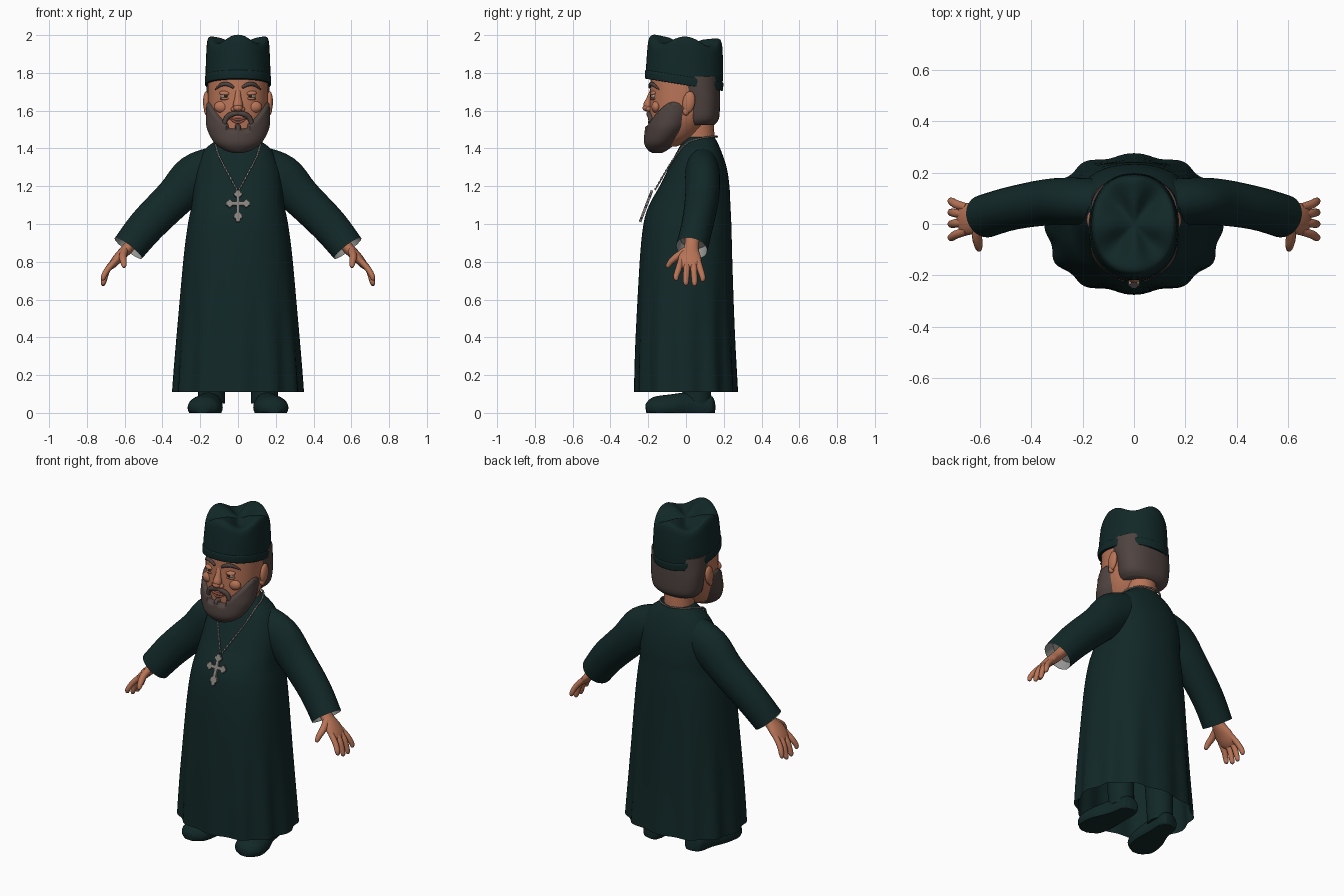
import bpy, bmesh, math
from mathutils import Vector, Matrix

if "Cube" in bpy.data.objects:
    bpy.data.objects.remove(bpy.data.objects["Cube"], do_unlink=True)


def material(name, r, g, b):
    m = bpy.data.materials.new(name)
    m.use_nodes = True
    m.diffuse_color = (r, g, b, 1)
    m.node_tree.nodes["Principled BSDF"].inputs["Base Color"].default_value = (r, g, b, 1)
    return m


CLOTH = material("dark green cloth", .006, .021, .021)
SKIN = material("skin", .48, .175, .095)
HAIR = material("grey brown hair", .078, .056, .05)
SILVER = material("silver", .24, .22, .2)
LINING = material("grey lining", .3, .3, .29)
WHITE = material("eye white", .45, .4, .36)
IRIS = material("dark iris", .03, .02, .015)
LIP = material("lip", .3, .09, .06)


def finish(name, bm, mat, angle=50):
    bmesh.ops.recalc_face_normals(bm, faces=bm.faces)
    me = bpy.data.meshes.new(name)
    bm.to_mesh(me)
    bm.free()
    me.materials.append(mat)
    ob = bpy.data.objects.new(name, me)
    bpy.context.collection.objects.link(ob)
    bpy.ops.object.select_all(action='DESELECT')
    ob.select_set(True)
    bpy.context.view_layer.objects.active = ob
    bpy.ops.object.shade_smooth_by_angle(angle=math.radians(angle))
    return ob


def smooth_path(pts, steps):
    """Catmull-Rom through tuples of any length."""
    out = []
    for i in range(len(pts) - 1):
        a, b, c, d = pts[max(i - 1, 0)], pts[i], pts[i + 1], pts[min(i + 2, len(pts) - 1)]
        for s in range(steps):
            t = s / steps
            out.append([.5 * (2 * q + (r - p) * t + (2 * p - 5 * q + 4 * r - w) * t * t
                              + (3 * q - p - 3 * r + w) * t ** 3)
                        for p, q, r, w in zip(a, b, c, d)])
    return out + [list(pts[-1])]


def loft(name, secs, mat, hint=(1, 0, 0), level=False, segs=20, steps=4, power=2,
         shape=None, caps=(True, True), beads=False):
    """Skin through sections (x, y, z, half width along hint, other half width)."""
    bm = bmesh.new()
    path = smooth_path(secs, steps)
    rings = []
    for i, (x, y, z, ru, rv) in enumerate(path):
        if beads:
            ru = rv = ru * (1 if i % 2 else .5)
        t = Vector(path[min(i + 1, len(path) - 1)][:3]) - Vector(path[max(i - 1, 0)][:3])
        t = Vector((0, 0, 1)) if level else t.normalized()
        u = Vector(hint)
        u = (u - t * t.dot(u)).normalized()
        v = t.cross(u)
        ring = []
        for k in range(segs):
            a = math.tau * k / segs
            c, s = math.cos(a), math.sin(a)
            c, s = [math.copysign(abs(w) ** (2 / power), w) for w in (c, s)]
            p = Vector((x, y, z)) + u * ru * c + v * rv * s
            ring.append(bm.verts.new(shape(p, a) if shape else p))
        rings.append(ring)
    for r0, r1 in zip(rings, rings[1:]):
        for k in range(segs):
            bm.faces.new((r0[k], r0[k - 1], r1[k - 1], r1[k]))
    for ring, on in zip((rings[0], rings[-1]), caps):
        if on:
            bm.faces.new(ring)
    return finish(name, bm, mat)


def ball(name, loc, radii, mat, tilt=0):
    bm = bmesh.new()
    bmesh.ops.create_uvsphere(bm, u_segments=20, v_segments=12, radius=1)
    bm.transform(Matrix.Translation(loc) @ Matrix.Rotation(tilt, 4, 'X')
                 @ Matrix.Diagonal((*radii, 1)))
    return finish(name, bm, mat)


def ramp(lo, hi, v):
    t = min(max((v - lo) / (hi - lo), 0), 1)
    return t * t * (3 - 2 * t)


def body(rows):
    """Rows of (z, half width, front y, back y) to loft sections."""
    return [(0, (f + b) / 2, z, w, (b - f) / 2) for z, w, f, b in rows]


# Robe with pleats that deepen towards the hem
def pleat(p, a):
    k = 1 + .028 * math.cos(12 * a) * ramp(.9, .1, p.z)
    return Vector((p.x * k, p.y * k, p.z))


loft("robe", body([(.11, .34, -.268, .268), (.4, .32, -.262, .255), (.8, .29, -.245, .245),
                   (1, .265, -.225, .24), (1.1, .245, -.195, .235), (1.2, .235, -.14, .23),
                   (1.3, .22, -.09, .215), (1.39, .18, -.045, .185), (1.44, .12, -.015, .162),
                   (1.46, .095, 0, .15)]),
     CLOTH, level=True, segs=96, power=2.3, shape=pleat, caps=(False, True))

# Neck and head
loft("neck", body([(1.36, .09, -.02, .15), (1.48, .085, -.025, .15), (1.6, .09, -.03, .14)]),
     SKIN, level=True)
loft("head", body([(1.41, .06, -.16, -.05), (1.46, .11, -.185, .045), (1.54, .148, -.192, .112),
                   (1.62, .158, -.193, .143), (1.7, .16, -.19, .15), (1.8, .16, -.185, .155)]),
     SKIN, level=True, segs=40, power=2.2)
loft("back_hair", body([(1.525, .12, -.01, .15), (1.56, .15, -.015, .175), (1.65, .163, -.02, .18),
                        (1.72, .168, -.06, .18), (1.78, .168, -.08, .18)]),
     HAIR, level=True, segs=40, power=2.3)


# Beard: sinks into the face above its upper edge
def beard_edge(p, a):
    x = abs(p.x)
    edge = 1.51 + 5 * x * x
    if x < .055 and p.y < 0:
        edge = 1.525 if x < .018 else 1.5
    on = ramp(edge + .012, edge - .012, p.z)
    on *= 1 - ramp(-.01, .03, p.y) * ramp(1.5, 1.53, p.z)
    k = .8 + .2 * on
    return Vector((p.x * k, -.03 + (p.y + .03) * k, p.z))


loft("beard", body([(1.375, .02, -.175, -.13), (1.39, .07, -.2, -.1), (1.43, .125, -.222, -.05),
                    (1.5, .163, -.218, .015), (1.56, .17, -.21, .05), (1.62, .168, -.203, .07),
                    (1.68, .165, -.198, .07)]),
     HAIR, level=True, segs=96, steps=8, shape=beard_edge)


def face_y(x):
    return -.03 - .162 * (1 - abs(x / .158) ** 2.2) ** (1 / 2.2)


# Nose and mouth
loft("nose", [(0, -.18, 1.71, .014, .01), (0, -.19, 1.67, .017, .018),
              (0, -.2, 1.63, .026, .026), (0, -.195, 1.6, .018, .015)], SKIN, level=True)
ball("nose_tip", (0, -.205, 1.615), (.026, .025, .02), SKIN)
ball("teeth", (0, -.19, 1.55), (.035, .008, .01), WHITE)
for name, drop in (("upper_lip", 0), ("lower_lip", .018)):
    loft(name, [(x, face_y(x) - .003, z - drop * (1 - abs(x) / .055), r, r) for x, z, r in
                ((-.05, 1.565, .002), (-.025, 1.556, .006), (0, 1.554, .006),
                 (.025, 1.556, .006), (.05, 1.565, .002))], LIP, hint=(0, 0, 1), segs=10)

# Paired parts of the face
for side, s in (("left", 1), ("right", -1)):
    def on_face(x, z, out=0):
        return (s * x, face_y(x) - out, z)
    ball(side + "_nostril", (s * .024, -.195, 1.608), (.014, .018, .013), SKIN)
    ball(side + "_cheek", on_face(.085, 1.62, -.014), (.042, .025, .032), SKIN)
    ball(side + "_eye", on_face(.068, 1.68, -.012), (.026, .019, .018), WHITE)
    ball(side + "_iris", on_face(.066, 1.68, .003), (.01, .006, .011), IRIS)
    ball(side + "_upper_lid", on_face(.068, 1.693, -.01), (.031, .021, .013), SKIN, .3)
    ball(side + "_lower_lid", on_face(.068, 1.664, -.01), (.029, .019, .009), SKIN)
    loft(side + "_eyebrow", [on_face(.022, 1.722, .001) + (.007, .006),
                             on_face(.055, 1.74, .003) + (.011, .009),
                             on_face(.09, 1.737, .003) + (.01, .008),
                             on_face(.12, 1.712, 0) + (.003, .003)], HAIR, hint=(0, 0, 1), segs=12)
    loft(side + "_moustache", [on_face(0, 1.585, .004) + (.009, .01),
                               on_face(.03, 1.582, .008) + (.014, .012),
                               on_face(.062, 1.56, .006) + (.014, .012),
                               on_face(.08, 1.5, .008) + (.01, .012)],
         HAIR, hint=(0, 0, 1), segs=12)
    ball(side + "_ear", (s * .168, .015, 1.645), (.017, .033, .058), SKIN, -.15)
    ball(side + "_earlobe", (s * .165, .0, 1.597), (.014, .018, .022), SKIN)


# Hat: tilted rim, four soft ridges meeting on the crown
def hat_shape(p, a):
    r = math.hypot(p.x, p.y)
    up = ramp(1.75, 1.93, p.z)
    ridge = .022 * math.cos(4 * a) * ramp(.01, .1, r) * up
    return Vector((p.x, p.y, p.z - p.y * (.16 * (1 - up) + .06 * up) + ridge))


loft("hat", body([(1.735, .168, -.208, .188), (1.75, .172, -.214, .192), (1.82, .171, -.21, .196),
                  (1.9, .167, -.204, .194), (1.95, .162, -.195, .188), (1.97, .145, -.17, .17),
                  (1.963, .09, -.11, .11), (1.95, .01, -.01, .01)]),
     CLOTH, level=True, segs=64, power=2.2, shape=hat_shape)
loft("hat_band", body([(1.735, .171, -.212, .191), (1.74, .175, -.217, .195),
                       (1.775, .175, -.217, .198), (1.782, .17, -.21, .192)]),
     CLOTH, level=True, segs=64, power=2.2, caps=(False, False),
     shape=lambda p, a: Vector((p.x, p.y, p.z - .16 * p.y)))

# Arms, hands, legs and shoes
FINGERS = (("index", -.028, -.052, .7), ("middle", .006, .0, .675),
           ("ring", .038, .045, .672), ("little", .064, .088, .695))
for side, s in (("left", 1), ("right", -1)):
    def limb(name, secs, mat, **kw):
        loft(side + name, [(s * q[0],) + q[1:] for q in secs], mat, **kw)
    Y = (0, 1, 0)
    limb("_sleeve", [(.12, .085, 1.29, .09, .12), (.23, .088, 1.245, .092, .122),
                     (.335, .085, 1.14, .09, .105), (.48, .06, .995, .084, .098),
                     (.58, .03, .872, .084, .09)], CLOTH, hint=Y, segs=28, caps=(True, False))
    limb("_cuff_lining", [(.54, .041, .922, .075, .08), (.565, .035, .892, .08, .086),
                          (.58, .03, .872, .084, .09)], LINING, hint=Y, segs=28,
         caps=(True, False))
    limb("_palm", [(.53, .035, .935, .038, .032), (.585, .028, .87, .04, .03),
                   (.63, .02, .825, .06, .027), (.665, .02, .785, .058, .021),
                   (.68, .02, .765, .035, .012)], SKIN, hint=Y)
    for finger, y0, y1, tip in FINGERS:
        limb("_" + finger + "_finger", [(.65, y0, .805, .016, .016), (.69, (y0 + y1) / 2, .76, .017, .016),
                                        (.71, y1, tip + .025, .015, .014), (.714, y1, tip + .006, .011, .01),
                                        (.714, y1, tip, .003, .003)], SKIN, hint=Y, segs=12)
    limb("_thumb", [(.6, .0, .86, .02, .02), (.61, -.045, .83, .02, .019),
                    (.606, -.08, .8, .017, .016), (.603, -.098, .775, .011, .011),
                    (.602, -.101, .77, .003, .003)], SKIN, hint=(1, 0, 0), segs=12)
    limb("_trouser_leg", [(.14, .06, .05, .07, .075), (.14, .05, .25, .075, .08),
                          (.13, .04, .6, .09, .09)], CLOTH, level=True)
    limb("_shoe", [(.14, .152, .03, .03, .03), (.14, .13, .03, .055, .062),
                   (.15, .03, .03, .066, .08), (.17, -.08, .03, .09, .068),
                   (.185, -.17, .025, .08, .058), (.188, -.212, .02, .035, .025)], CLOTH,
         segs=28, shape=lambda p, a: Vector((p.x, p.y, max(p.z, 0))))
    limb("_chain", [(0, .165, 1.462, .006, 0), (.07, .14, 1.463, .006, 0),
                    (.115, .07, 1.452, .006, 0), (.12, 0, 1.425, .006, 0),
                    (.1, -.055, 1.36, .006, 0), (.065, -.1, 1.29, .006, 0),
                    (.005, -.165, 1.18, .006, 0)], SILVER, segs=8, steps=12, beads=True)

# Cross pendant: one flared arm outline turned four times
ARM = ((.0, .009), (.5, .009), (.62, .021), (.76, .023), (.84, .013), (1, .009))
outline = []
for turn, length in enumerate((.063, .075, .063, .103)):
    a = turn * math.pi / 2
    arm = [(max(d * length, .009), -w) for d, w in ARM]
    arm += [(d, -w) for d, w in reversed(arm[1:])]
    outline += [(d * math.cos(a) - w * math.sin(a), d * math.sin(a) + w * math.cos(a)) for d, w in arm]
bm = bmesh.new()
face = bm.faces.new([bm.verts.new((x, 0, z)) for x, z in outline])
new = bmesh.ops.extrude_face_region(bm, geom=[face])["geom"]
bmesh.ops.translate(bm, verts=[v for v in new if isinstance(v, bmesh.types.BMVert)], vec=(0, -.014, 0))
bm.transform(Matrix.Translation((0, -.2, 1.105)) @ Matrix.Rotation(-math.radians(21), 4, 'X'))
finish("cross_pendant", bm, SILVER, 30)
